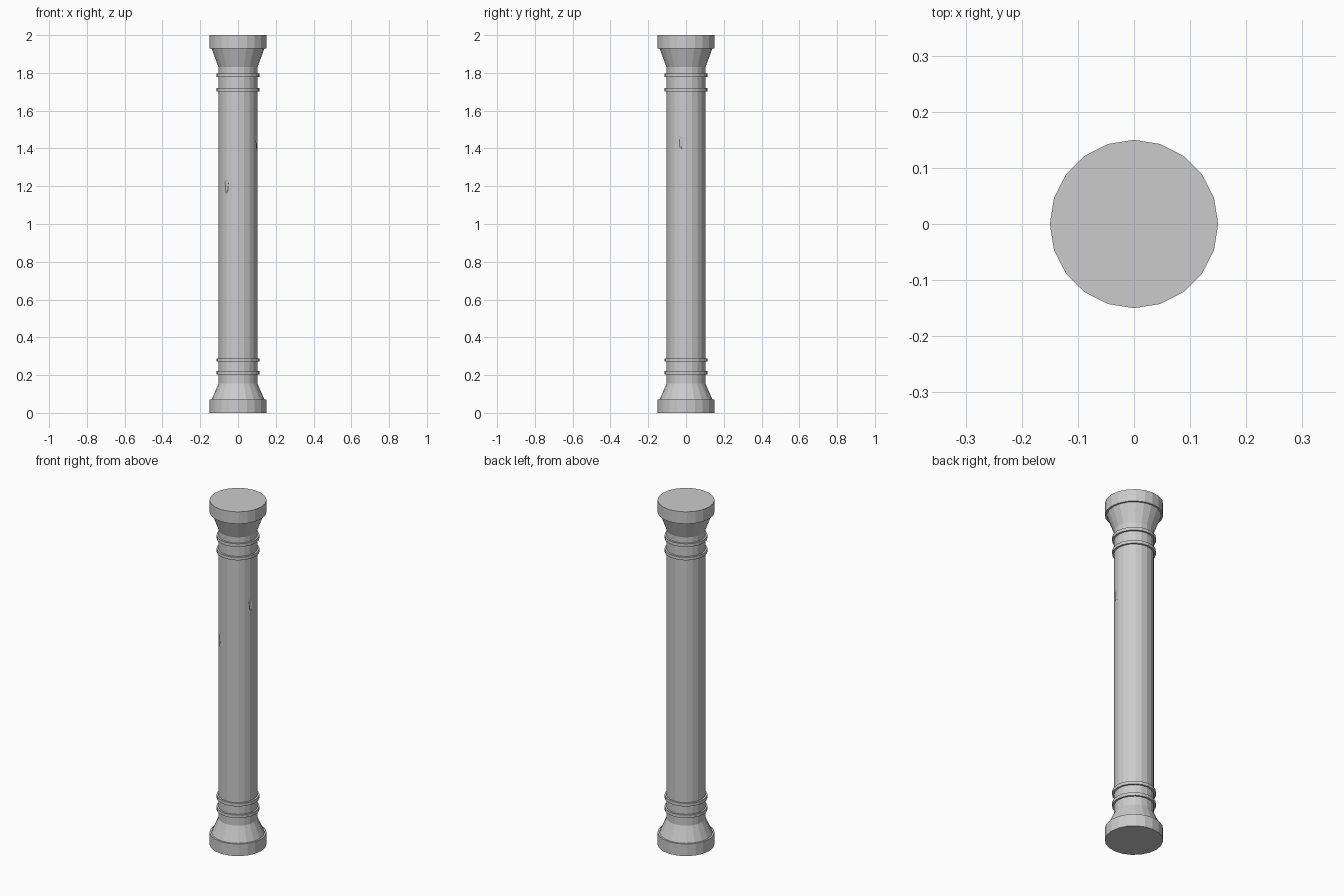
import bpy, bmesh
from math import cos, sin, pi, radians

if "Cube" in bpy.data.objects:
    bpy.data.objects.remove(bpy.data.objects["Cube"])

SIDES = 20


def lathe(name, profile, closed=False):
    """Spin an (r, z) profile round the z axis; open profiles get end caps."""
    bm = bmesh.new()
    rings = [[bm.verts.new((r * cos(2 * pi * i / SIDES), r * sin(2 * pi * i / SIDES), z))
              for i in range(SIDES)] for r, z in profile]
    pairs = list(zip(rings, rings[1:]))
    if closed:
        pairs.append((rings[-1], rings[0]))
    else:
        bm.faces.new(rings[0])
        bm.faces.new(rings[-1])
    for a, b in pairs:
        for i in range(SIDES):
            j = (i + 1) % SIDES
            bm.faces.new((a[i], a[j], b[j], b[i]))
    bmesh.ops.recalc_face_normals(bm, faces=bm.faces)
    mesh = bpy.data.meshes.new(name)
    bm.to_mesh(mesh)
    bm.free()
    obj = bpy.data.objects.new(name, mesh)
    bpy.context.collection.objects.link(obj)
    return obj


# Column body: base, flared foot, shaft, flared neck, capital
column = lathe("column_body", [
    (0.15, 0.0), (0.15, 0.07), (0.14, 0.07), (0.103, 0.155),
    (0.103, 1.83), (0.14, 1.93), (0.15, 1.93), (0.15, 2.0)])

# Thin raised bands near both ends
for n, z in enumerate((0.212, 0.28, 1.71, 1.788)):
    lathe(f"band_{n + 1}", [(0.10, z - 0.009), (0.113, z - 0.009),
                            (0.113, z + 0.009), (0.10, z + 0.009)], closed=True)

# Two shallow weathering chips in the shaft
for n, (angle, z) in enumerate(((234, 1.2), (-14, 1.43))):
    a = radians(angle)
    bpy.ops.mesh.primitive_ico_sphere_add(
        subdivisions=1, radius=1, rotation=(0, 0, a),
        location=(0.111 * cos(a), 0.111 * sin(a), z))
    cutter = bpy.context.object
    cutter.name = f"chip_cutter_{n + 1}"
    cutter.scale = (0.014, 0.02, 0.06)
    cutter.hide_render = True
    cutter.hide_set(True)
    mod = column.modifiers.new(f"chip_{n + 1}", 'BOOLEAN')
    mod.operation = 'DIFFERENCE'
    mod.solver = 'EXACT'
    mod.object = cutter
